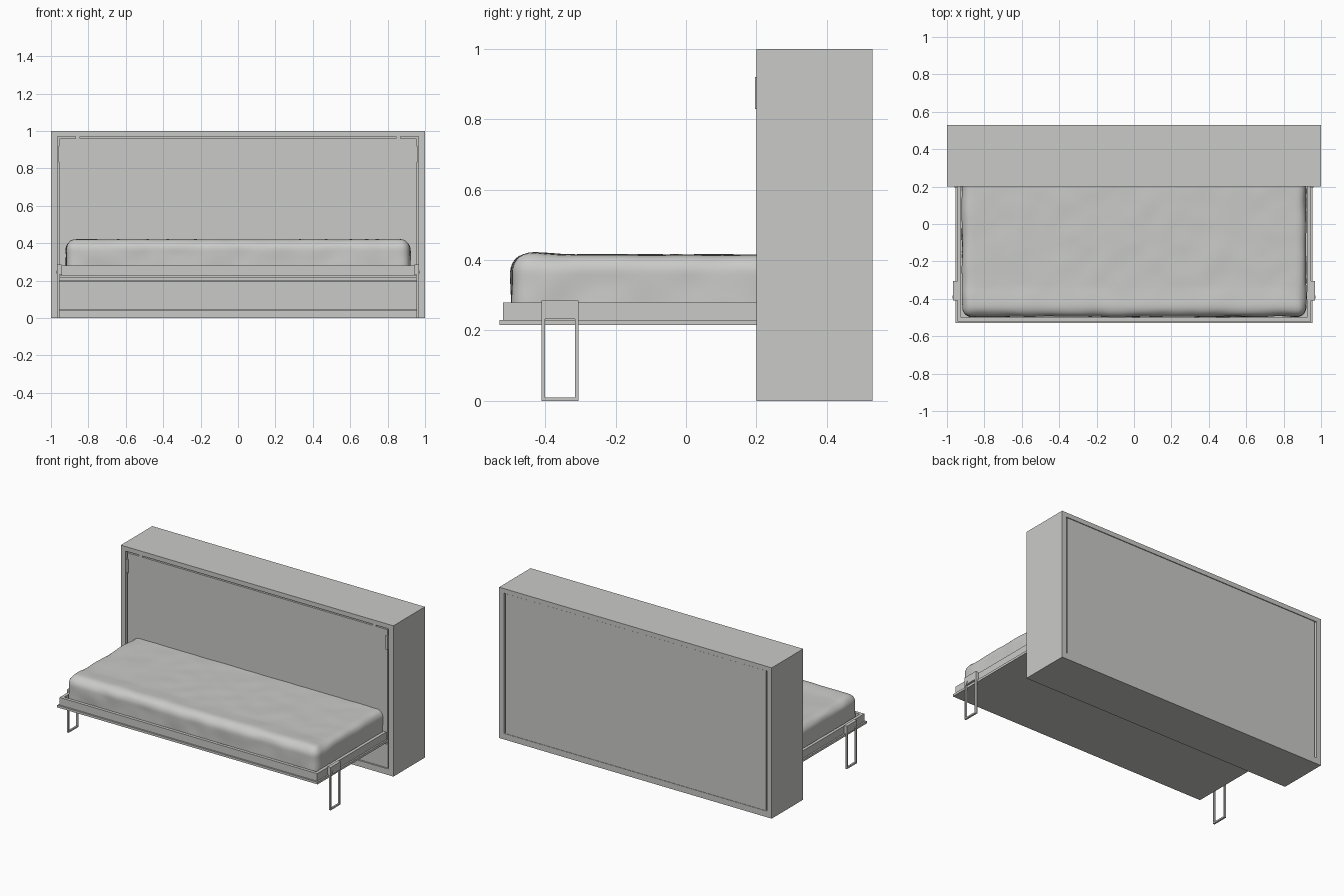
import bpy
import bmesh
from mathutils import Vector, noise

if "Cube" in bpy.data.objects:
    bpy.data.objects.remove(bpy.data.objects["Cube"])

# One warm grey for the whole piece
grey = bpy.data.materials.new("warm_grey")
grey.use_nodes = True
colour = (0.59, 0.59, 0.575, 1)
grey.diffuse_color = colour
grey.node_tree.nodes["Principled BSDF"].inputs["Base Color"].default_value = colour


def finish(name, bm):
    bmesh.ops.recalc_face_normals(bm, faces=bm.faces)
    mesh = bpy.data.meshes.new(name)
    bm.to_mesh(mesh)
    bm.free()
    mesh.materials.append(grey)
    obj = bpy.data.objects.new(name, mesh)
    bpy.context.collection.objects.link(obj)
    return obj


def add_box(bm, x, y, z):
    """Add a box spanning the three (low, high) ranges."""
    verts = bmesh.ops.create_cube(bm, size=1)["verts"]
    for v in verts:
        v.co = Vector([(lo + hi) / 2 + c * (hi - lo) for c, (lo, hi) in zip(v.co, (x, y, z))])
    return verts


def box(name, x, y, z):
    bm = bmesh.new()
    add_box(bm, x, y, z)
    return finish(name, bm)


SIDES = (("left", 1), ("right", -1))


def span(side, a, b):
    return tuple(sorted((side * a, side * b)))


# Cabinet carcass
FRONT, BACK = 0.2, 0.53
for label, s in SIDES:
    box(f"cabinet_side_{label}", span(s, 0.965, 1), (FRONT, BACK), (0, 1))
box("cabinet_top", (-0.965, 0.965), (FRONT, BACK), (0.97, 1))
box("cabinet_bottom", (-0.965, 0.965), (FRONT, BACK), (0, 0.04))

# Inner panels, with a shadow gap round the front and at the back edges
box("gap_backing", (-0.965, 0.965), (0.222, 0.235), (0.04, 0.97))
box("inner_panel", (-0.955, 0.955), (0.204, 0.222), (0.2, 0.96))
box("lower_panel", (-0.955, 0.955), (0.207, 0.222), (0.042, 0.197))
box("back_backing", (-0.965, 0.965), (0.505, 0.515), (0.04, 0.97))
box("back_panel", (-0.955, 0.955), (0.515, 0.527), (0.04, 0.968))
for label, s in SIDES:
    box(f"panel_tab_{label}", span(s, 0.845, 0.87), (0.204, 0.222), (0.96, 0.97))
    box(f"latch_plate_{label}", span(s, 0.945, 0.96), (0.196, 0.222), (0.83, 0.92))

# Bed base and raised rim
box("bed_base", (-0.955, 0.955), (-0.53, 0.205), (0.215, 0.23))
for label, s in SIDES:
    box(f"bed_rail_{label}", span(s, 0.925, 0.945), (-0.52, 0.205), (0.23, 0.28))
box("bed_rail_front", (-0.925, 0.925), (-0.52, -0.5), (0.23, 0.28))

# Fold-down legs: a mounting plate, a thin rectangular loop and a pivot
for label, s in SIDES:
    depth = span(s, 0.955, 0.967)
    bm = bmesh.new()
    add_box(bm, span(s, 0.945, 0.967), (-0.41, -0.305), (0.232, 0.285))
    add_box(bm, depth, (-0.41, -0.4), (0, 0.232))
    add_box(bm, depth, (-0.315, -0.305), (0, 0.232))
    add_box(bm, depth, (-0.4, -0.315), (0, 0.01))
    finish(f"leg_{label}", bm)
    bpy.ops.mesh.primitive_cylinder_add(vertices=20, radius=0.008, depth=0.012,
                                        location=(s * 0.964, -0.39, 0.247),
                                        rotation=(0, 1.5708, 0))
    pivot = bpy.context.object
    pivot.name = f"leg_pivot_{label}"
    pivot.data.materials.append(grey)

# Mattress: a finely divided box, rounded at its edges and softly crumpled
low, high, radius = Vector((-0.92, -0.495, 0.23)), Vector((0.92, 0.28, 0.415)), 0.05
bm = bmesh.new()
add_box(bm, (low.x, high.x), (low.y, high.y), (low.z, high.z))
for axis, cuts in ((0, 95), (1, 47), (2, 15)):
    edges = [e for e in bm.edges
             if abs((e.verts[0].co - e.verts[1].co)[axis]) > 0.1]
    bmesh.ops.subdivide_edges(bm, edges=edges, cuts=cuts, use_grid_fill=True)
for v in bm.verts:
    core = Vector([min(max(c, lo + radius), hi - radius)
                   for c, lo, hi in zip(v.co, low, high)])
    if v.co.z < low.z + radius:
        core.z = v.co.z
    out = (v.co - core).normalized()
    rounded = core + out * radius
    crumple = noise.noise(v.co * 9) * (0.003 if out.z > 0.9 else 0.006)
    v.co = rounded + out * crumple
    # raised hem along the front edge
    if out.z > 0:
        v.co.z += 0.006 * out.z * max(0, 1 - abs(v.co.y + 0.43) / 0.09)
mattress = finish("mattress", bm)
mattress.data.shade_smooth()
